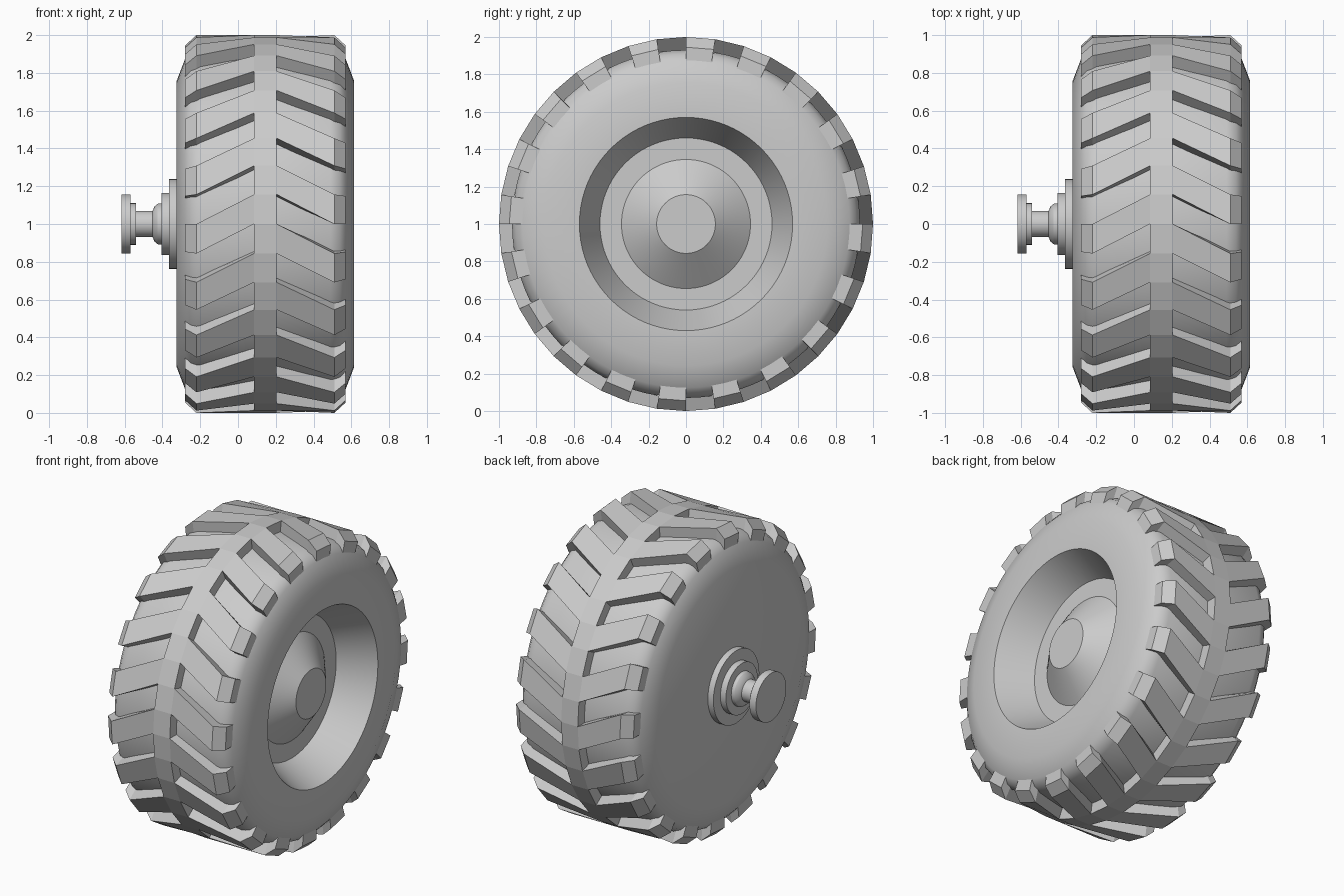
import bpy, bmesh
from math import sin, cos, pi, radians

if "Cube" in bpy.data.objects:
    bpy.data.objects.remove(bpy.data.objects["Cube"])

CZ = 1.0        # axle height
LUGS = 20       # lugs per side
MID = 0.145     # centre plane of the tyre


def finish(bm, name, smooth_angle=None):
    bmesh.ops.recalc_face_normals(bm, faces=bm.faces[:])
    me = bpy.data.meshes.new(name)
    bm.to_mesh(me)
    bm.free()
    ob = bpy.data.objects.new(name, me)
    bpy.context.collection.objects.link(ob)
    if smooth_angle:
        bpy.ops.object.select_all(action='DESELECT')
        ob.select_set(True)
        bpy.context.view_layer.objects.active = ob
        bpy.ops.object.shade_smooth_by_angle(angle=radians(smooth_angle))
    return ob


def ring_point(x, r, a):
    return (x, r * sin(a), CZ + r * cos(a))


def lathe(name, profile, n=80, smooth_angle=28):
    """Spin (x, radius) points about the axle; radius 0 closes to a point."""
    bm = bmesh.new()
    rings = []
    for x, r in profile:
        count = n if r > 0 else 1
        rings.append([bm.verts.new(ring_point(x, r, 2 * pi * i / n)) for i in range(count)])
    for a, b in zip(rings, rings[1:]):
        for i in range(n):
            j = (i + 1) % n
            vs = [a[i % len(a)], a[j % len(a)], b[j % len(b)], b[i % len(b)]]
            bm.faces.new(list(dict.fromkeys(vs)))
    return finish(bm, name, smooth_angle)


def tread(name, side, start):
    """Ring of angled lugs: flat centre block, swept arm, chamfered shoulder."""
    # distance from centre plane, sweep angle, top radius, bottom radius
    sections = [(-0.06, 9, 1.0, 0.90), (0.06, 9, 1.0, 0.90),
                (0.365, 0, 1.0, 0.90), (0.425, 0, 0.945, 0.865)]
    bm = bmesh.new()
    for k in range(LUGS):
        loops = []
        for d, sweep, top, bot in sections:
            a0 = radians(k * 360 / LUGS + start + sweep)
            a1 = a0 + pi / LUGS
            x = MID + side * d
            loops.append([bm.verts.new(ring_point(x, r, a))
                          for r, a in ((top, a0), (top, a1), (bot, a1), (bot, a0))])
        bm.faces.new(loops[0])
        bm.faces.new(loops[-1])
        for p, q in zip(loops, loops[1:]):
            for i in range(4):
                j = (i + 1) % 4
                bm.faces.new((p[i], p[j], q[j], q[i]))
    return finish(bm, name)


# Tyre casing with a closed back and an open front
lathe("tyre_casing", [(-0.325, 0), (-0.325, 0.757), (-0.28, 0.875), (-0.25, 0.91),
                      (-0.20, 0.93), (0.49, 0.93), (0.54, 0.91), (0.57, 0.875),
                      (0.615, 0.757), (0.615, 0.57)])

# Recessed rim with conical hub cover
lathe("wheel_rim", [(0.615, 0.57), (0.39, 0.46), (0.39, 0.345), (0.53, 0.157), (0.53, 0)])

# Stepped axle stub on the back
lathe("axle_stub", [(-0.32, 0), (-0.32, 0.238), (-0.365, 0.238), (-0.365, 0.165),
                    (-0.405, 0.165), (-0.405, 0.11), (-0.425, 0.107), (-0.442, 0.093),
                    (-0.452, 0.07), (-0.54, 0.07), (-0.54, 0.11), (-0.57, 0.11),
                    (-0.57, 0.157), (-0.617, 0.157), (-0.617, 0)], n=48)

# Interlocking tread lugs, half a pitch apart
tread("outer_tread_lugs", 1, 0)
tread("inner_tread_lugs", -1, -9)
